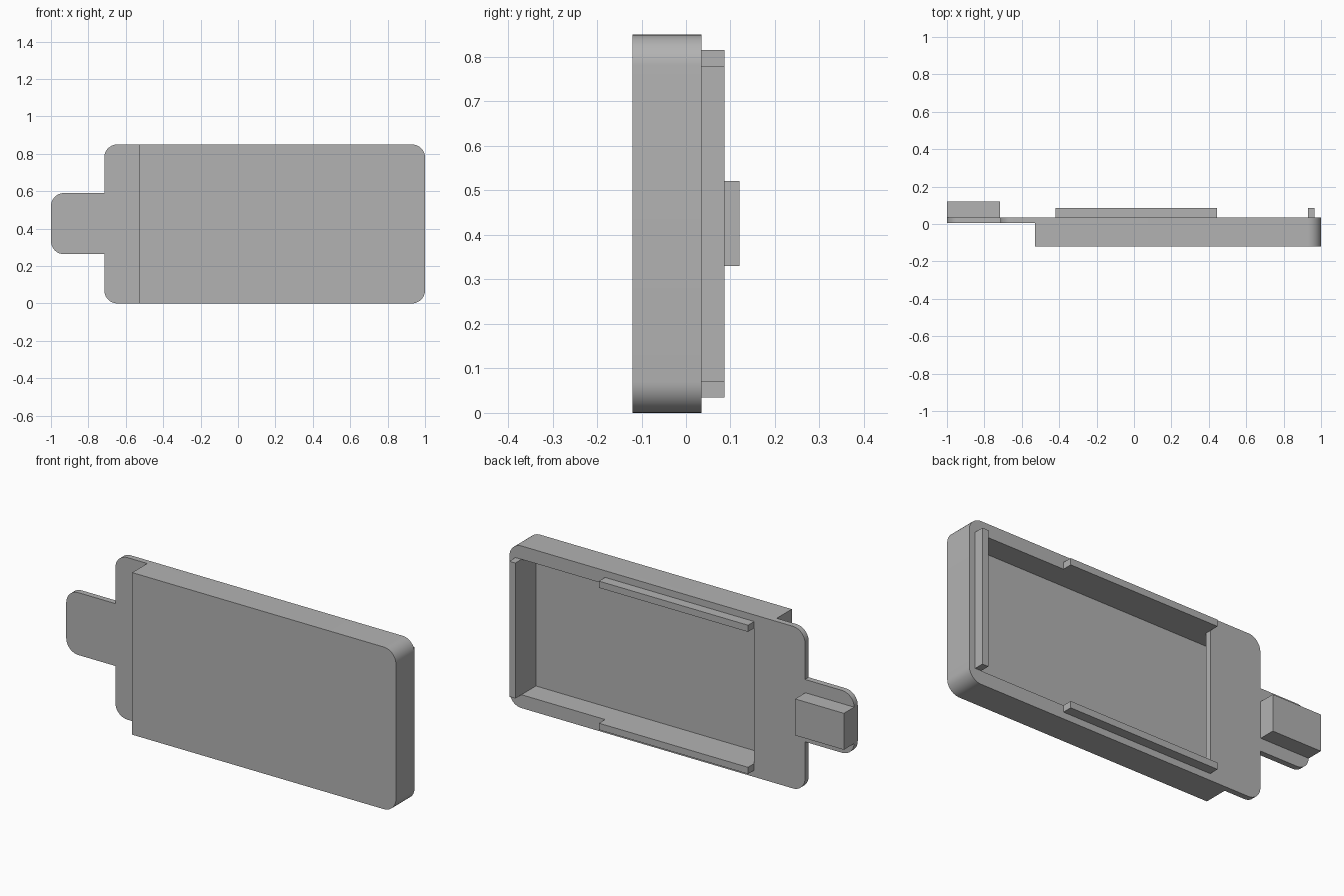
import bpy, bmesh, math
from mathutils import Vector

cube = bpy.data.objects.get("Cube")
if cube:
    bpy.data.objects.remove(cube, do_unlink=True)

grey = bpy.data.materials.new("plain grey plastic")
grey.use_nodes = True
grey.diffuse_color = (0.45, 0.45, 0.45, 1)
grey.node_tree.nodes["Principled BSDF"].inputs["Base Color"].default_value = grey.diffuse_color

HEIGHT = 0.85
RADIUS = 0.07
STEPS = 10
FRONT, FLOOR, STEP, BACK, RIB = -0.12, -0.085, 0.005, 0.035, 0.086


def fillet(corners):
    """Outline of right-angled (x, z, radius) corners with rounded ones filled in."""
    points = []
    for i, (x, z, r) in enumerate(corners):
        p = Vector((x, z))
        if r == 0:
            points.append(p)
            continue
        u = (Vector(corners[i - 1][:2]) - p).normalized()
        v = (Vector(corners[(i + 1) % len(corners)][:2]) - p).normalized()
        centre = p + r * (u + v)
        for k in range(STEPS + 1):
            t = math.pi / 2 * k / STEPS
            points.append(centre - r * (v * math.cos(t) + u * math.sin(t)))
    return points


def prism(name, corners, y0, y1):
    """Extrude an x-z outline from y0 to y1."""
    bm = bmesh.new()
    face = bm.faces.new([bm.verts.new((p.x, y0, p.y)) for p in fillet(corners)])
    out = bmesh.ops.extrude_face_region(bm, geom=[face])["geom"]
    moved = [g for g in out if isinstance(g, bmesh.types.BMVert)]
    bmesh.ops.translate(bm, verts=moved, vec=(0, y1 - y0, 0))
    bmesh.ops.recalc_face_normals(bm, faces=bm.faces)
    mesh = bpy.data.meshes.new(name)
    bm.to_mesh(mesh)
    bm.free()
    mesh.materials.append(grey)
    obj = bpy.data.objects.new(name, mesh)
    bpy.context.collection.objects.link(obj)
    return obj


def block(name, x0, x1, y0, y1, z0, z1):
    return prism(name, [(x0, z0, 0), (x1, z0, 0), (x1, z1, 0), (x0, z1, 0)], y0, y1)


def select(obj):
    bpy.ops.object.select_all(action="DESELECT")
    obj.select_set(True)
    bpy.context.view_layer.objects.active = obj


def cut(obj, cutter):
    mod = obj.modifiers.new("opening", "BOOLEAN")
    mod.operation = "DIFFERENCE"
    mod.solver = "EXACT"
    mod.object = cutter
    select(obj)
    bpy.ops.object.modifier_apply(modifier=mod.name)
    bpy.data.objects.remove(cutter, do_unlink=True)


# Hollow tray, rounded at its left end
tray = prism("tray", [(-0.53, 0, 0), (1, 0, RADIUS), (1, HEIGHT, RADIUS), (-0.53, HEIGHT, 0)],
             FRONT, STEP)
cut(tray, block("tray_cutter", -0.495, 0.93, FLOOR, 0.2, 0.07, 0.78))

# Back plate with a tab and an opening that overhangs the tray
plate = prism("back_plate", [
    (-0.715, 0, RADIUS), (1, 0, RADIUS), (1, HEIGHT, RADIUS), (-0.715, HEIGHT, RADIUS),
    (-0.715, 0.59, 0), (-1, 0.59, RADIUS), (-1, 0.263, RADIUS), (-0.715, 0.263, 0)],
    STEP, BACK)
cut(plate, block("plate_cutter", -0.42, 0.93, -0.2, 0.2, 0.07, 0.78))

# Ribs around the opening
for name, z in (("lower_rib", 0.035), ("upper_rib", 0.78)):
    block(name, -0.42, 0.445, BACK, RIB, z, z + 0.035)
block("end_rib", 0.93, 0.965, BACK, RIB, 0.07, 0.78)

# Catch on the tab
block("tab_catch", -1, -0.717, BACK, 0.12, 0.33, 0.521)

for obj in (tray, plate):
    select(obj)
    bpy.ops.object.shade_smooth_by_angle(angle=math.radians(30))
